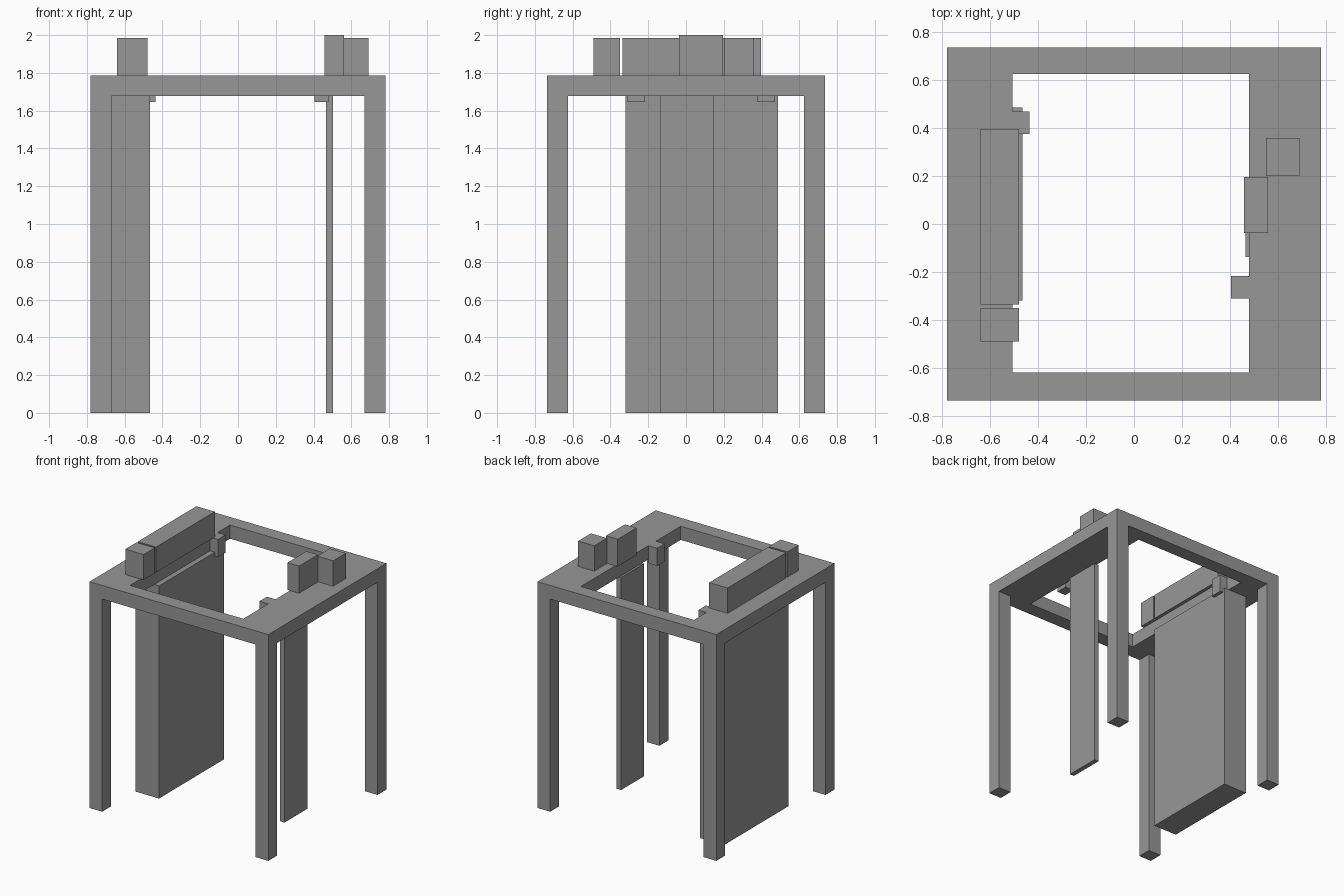
import bpy, bmesh

cube = bpy.data.objects.get("Cube")
if cube:
    bpy.data.objects.remove(cube, do_unlink=True)

# Single matte grey for every part
GREY = (0.31, 0.31, 0.31, 1.0)
grey = bpy.data.materials.new("mid_grey")
grey.use_nodes = True
grey.diffuse_color = GREY
grey.node_tree.nodes["Principled BSDF"].inputs["Base Color"].default_value = GREY


def add_object(name, bm):
    bmesh.ops.recalc_face_normals(bm, faces=bm.faces)
    mesh = bpy.data.meshes.new(name)
    bm.to_mesh(mesh)
    bm.free()
    mesh.materials.append(grey)
    obj = bpy.data.objects.new(name, mesh)
    bpy.context.collection.objects.link(obj)
    return obj


def box(name, xs, ys, zs):
    """Box spanning the given (low, high) range on each axis."""
    bm = bmesh.new()
    bmesh.ops.create_cube(bm, size=1)
    for v in bm.verts:
        for axis, (low, high) in enumerate((xs, ys, zs)):
            v.co[axis] = high if v.co[axis] > 0 else low
    return add_object(name, bm)


def rectangle(xs, ys, z):
    return [(xs[0], ys[0], z), (xs[1], ys[0], z), (xs[1], ys[1], z), (xs[0], ys[1], z)]


HALF_X, HALF_Y = 0.78, 0.736
LEG = 0.11
UNDER, TOP = 1.677, 1.785
HOLE_X, HOLE_Y = (-0.507, 0.48), (-0.62, 0.625)

# Top frame: a flat ring extruded upwards
bm = bmesh.new()
outer = [bm.verts.new(p) for p in rectangle((-HALF_X, HALF_X), (-HALF_Y, HALF_Y), UNDER)]
inner = [bm.verts.new(p) for p in rectangle(HOLE_X, HOLE_Y, UNDER)]
ring = []
for i in range(4):
    j = (i + 1) % 4
    ring.append(bm.faces.new((outer[i], outer[j], inner[j], inner[i])))
raised = bmesh.ops.extrude_face_region(bm, geom=ring, use_keep_orig=True)
for item in raised["geom"]:
    if isinstance(item, bmesh.types.BMVert):
        item.co.z = TOP
add_object("top_frame", bm)

# Four corner legs
for side, sx in (("right", -1), ("left", 1)):
    for end, sy in (("front", -1), ("back", 1)):
        xs = sorted((sx * HALF_X, sx * (HALF_X - LEG)))
        ys = sorted((sy * HALF_Y, sy * (HALF_Y - LEG)))
        box(f"{end}_{side}_leg", xs, ys, (0, UNDER))

# Standing panels under the side rails
box("right_panel", (-0.672, -0.465), (-0.32, 0.487), (0, UNDER))
box("left_panel", (0.465, 0.503), (-0.138, 0.145), (0, UNDER))

# Small tabs on the inner edges of the opening
box("right_tab", (HOLE_X[0], -0.437), (0.375, 0.47), (1.645, TOP))
box("left_tab", (0.404, HOLE_X[1]), (-0.31, -0.218), (1.645, TOP))

# Blocks resting on the frame
box("right_long_block", (-0.64, -0.48), (-0.335, 0.396), (TOP, 1.985))
box("right_short_block", (-0.64, -0.48), (-0.49, -0.35), (TOP, 1.985))
box("left_tall_block", (0.458, 0.56), (-0.038, 0.197), (TOP, 2.0))
box("left_square_block", (0.55, 0.69), (0.2, 0.358), (TOP, 1.985))
